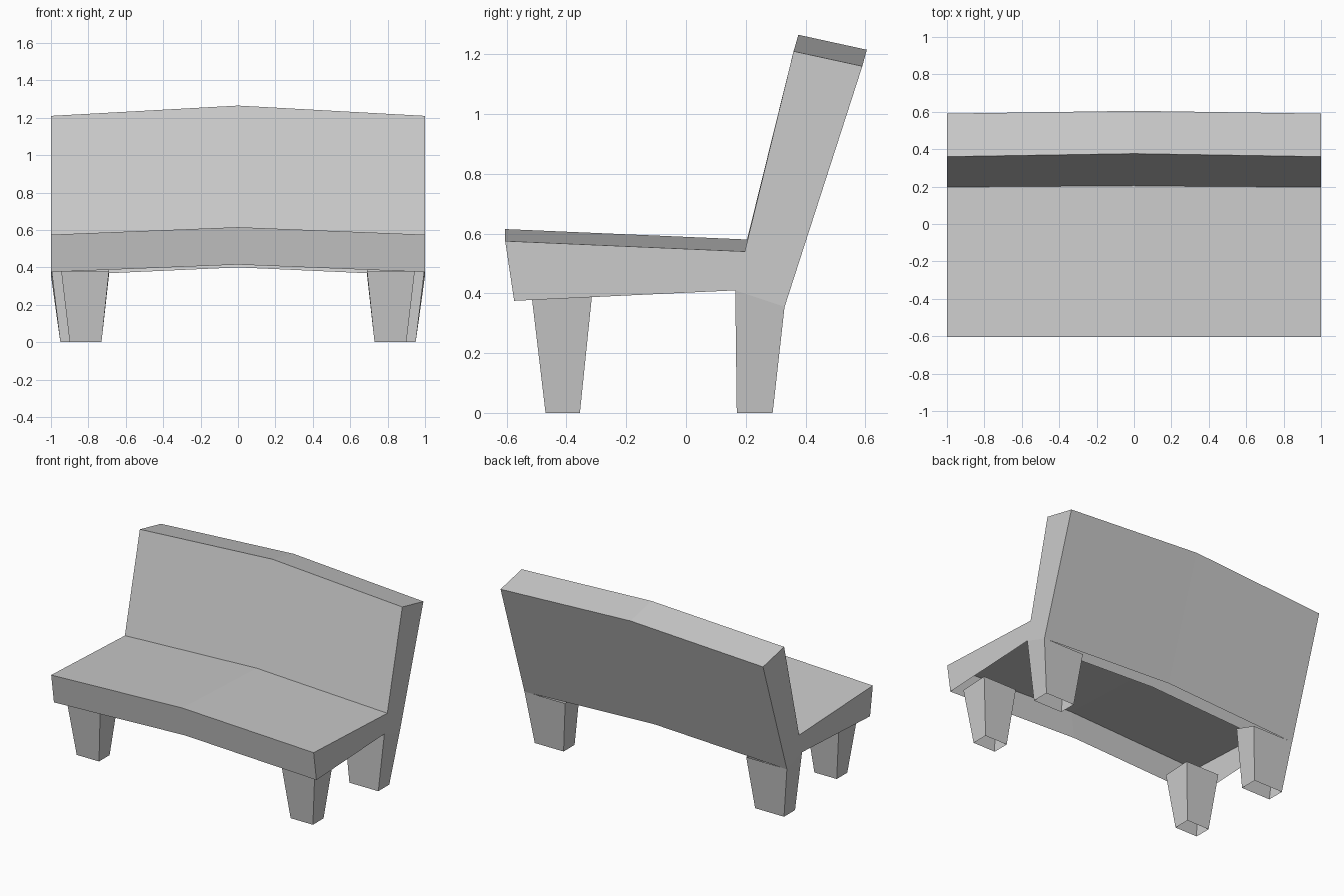
import bpy
import bmesh

if "Cube" in bpy.data.objects:
    bpy.data.objects.remove(bpy.data.objects["Cube"])

# One plain grey for the whole bench
grey = bpy.data.materials.new("plain_grey")
grey.use_nodes = True
tone = (0.6, 0.6, 0.6, 1)
grey.diffuse_color = tone
grey.node_tree.nodes["Principled BSDF"].inputs["Base Color"].default_value = tone


def add_loops(name, loops, closed, caps=()):
    """Skin matching loops of points; caps lists the loops to fill."""
    bm = bmesh.new()
    rows = [[bm.verts.new(p) for p in loop] for loop in loops]
    count = len(rows[0])
    for a, b in zip(rows, rows[1:]):
        for i in range(count if closed else count - 1):
            j = (i + 1) % count
            bm.faces.new((a[i], a[j], b[j], b[i]))
    for c in caps:
        bm.faces.new(rows[c])
    bmesh.ops.recalc_face_normals(bm, faces=bm.faces)
    mesh = bpy.data.meshes.new(name)
    bm.to_mesh(mesh)
    bm.free()
    mesh.materials.append(grey)
    obj = bpy.data.objects.new(name, mesh)
    bpy.context.collection.objects.link(obj)
    return obj


def arched_shell(name, end, middle):
    """Hollow shell: a (y, z) section at both ends, arched at the middle."""
    sections = ((-1, end), (0, middle), (1, end))
    loops = [[(x, y, z) for y, z in sec] for x, sec in sections]
    return add_loops(name, loops, False, caps=(0, 2))


def ring(x0, x1, y0, y1, z_front, z_rear):
    return [(x0, y0, z_front), (x1, y0, z_front), (x1, y1, z_rear), (x0, y1, z_rear)]


def leg_pair(name, top, foot):
    """Tapered hollow legs, mirrored across the middle."""
    for side, sign in (("left", 1), ("right", -1)):
        loops = [[(sign * x, y, z) for x, y, z in ring(*r)] for r in (top, foot)]
        add_loops(f"{name}_{side}", loops, True)


# Seat: front apron, top and sides, open underneath
arched_shell(
    "seat",
    [(-0.575, 0.375), (-0.605, 0.575), (0.2, 0.54), (0.165, 0.41)],
    [(-0.575, 0.415), (-0.605, 0.615), (0.207, 0.58), (0.172, 0.45)],
)

# Backrest: leaning slab, open underneath
arched_shell(
    "backrest",
    [(0.165, 0.41), (0.36, 1.21), (0.59, 1.16), (0.33, 0.355)],
    [(0.172, 0.45), (0.376, 1.265), (0.605, 1.215), (0.338, 0.4)],
)

# Legs
leg_pair("front_leg", (0.69, 0.945, -0.515, -0.315, 0.379, 0.389),
         (0.73, 0.9, -0.47, -0.355, 0, 0))
leg_pair("rear_leg", (0.69, 1, 0.165, 0.33, 0.41, 0.357),
         (0.73, 0.95, 0.17, 0.29, 0, 0))
